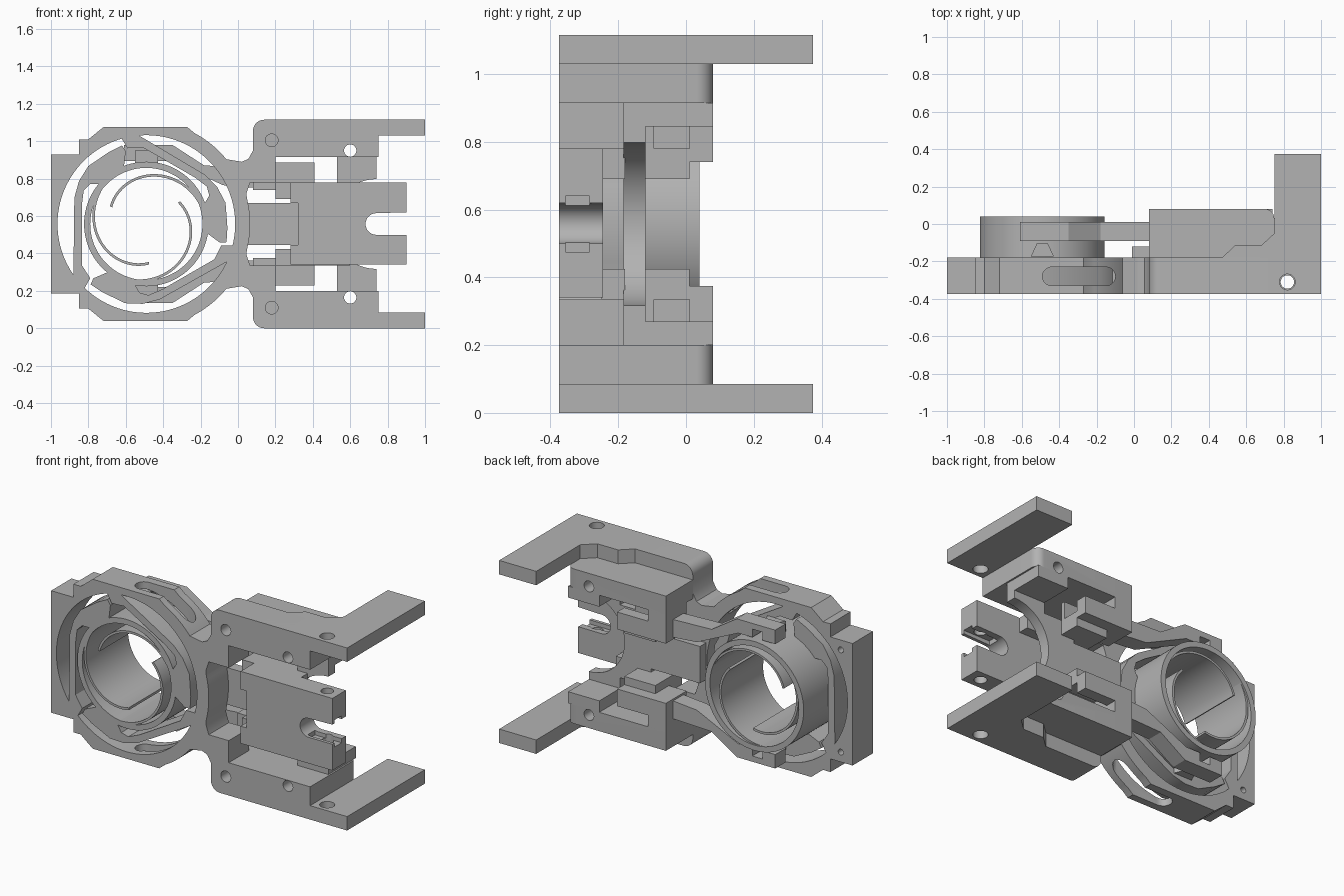
import bpy, bmesh, math
from math import cos, sin, pi, radians

if "Cube" in bpy.data.objects:
    bpy.data.objects.remove(bpy.data.objects["Cube"], do_unlink=True)

grey = bpy.data.materials.new("plain_grey")
grey.use_nodes = True
GREY = (0.45, 0.45, 0.45, 1)
grey.diffuse_color = GREY
grey.node_tree.nodes["Principled BSDF"].inputs["Base Color"].default_value = GREY

H = 1.115                 # total height; the model is symmetric about half of it
CX, CZ = -0.49, H / 2     # centre of the round sleeve
FRONT, BACK = -0.375, -0.18


def prism(name, pts, a, b, axis="y"):
    """Extrude an outline: (x, z) along y, or (x, y) along z."""
    bm = bmesh.new()
    place = (lambda p, t: (p[0], t, p[1])) if axis == "y" else (lambda p, t: (p[0], p[1], t))
    low = [bm.verts.new(place(p, a)) for p in pts]
    high = [bm.verts.new(place(p, b)) for p in pts]
    bm.faces.new(low)
    bm.faces.new(high[::-1])
    for i in range(len(pts)):
        j = (i + 1) % len(pts)
        bm.faces.new((low[i], high[i], high[j], low[j]))
    bmesh.ops.recalc_face_normals(bm, faces=bm.faces)
    mesh = bpy.data.meshes.new(name)
    bm.to_mesh(mesh)
    bm.free()
    mesh.materials.append(grey)
    ob = bpy.data.objects.new(name, mesh)
    bpy.context.collection.objects.link(ob)
    return ob


def rect(x0, x1, z0, z1):
    return [(x0, z0), (x1, z0), (x1, z1), (x0, z1)]


def arc(cx, cz, r, a0=0, a1=360, n=64):
    steps = n if a1 - a0 == 360 else n + 1
    return [(cx + r * cos(radians(a0 + (a1 - a0) * i / n)),
             cz + r * sin(radians(a0 + (a1 - a0) * i / n))) for i in range(steps)]


def flip(pts):
    return [(x, H - z) for x, z in reversed(pts)]


def cut(ob, *cutters):
    for c in cutters:
        c.hide_render = True
        m = ob.modifiers.new("cut", "BOOLEAN")
        m.operation, m.solver, m.object = "DIFFERENCE", "EXACT", c
        with bpy.context.temp_override(object=ob, active_object=ob, selected_objects=[ob]):
            bpy.ops.object.modifier_apply(modifier=m.name)
    for c in set(cutters):
        bpy.data.objects.remove(c, do_unlink=True)


def pair(name, pts, a, b, axis="y"):
    """Upper part and its mirror image below."""
    if axis == "y":
        return [prism("upper_" + name, pts, a, b), prism("lower_" + name, flip(pts), a, b)]
    return [prism("upper_" + name, pts, a, b, "z"), prism("lower_" + name, pts, H - b, H - a, "z")]


# Main frame: round housing, neck and front face of both side rails
half = ([(-1, 0.93), (-0.85, 0.93), (-0.85, 1.01), (-0.8, 1.01), (-0.72, 1.075), (-0.27, 1.075)]
        + arc(CX, CZ, 0.55, 62, 39, 10)
        + [(0.02, 0.89), (0.055, 0.905), (0.08, 0.95)]
        + arc(0.14, H - 0.06, 0.06, 180, 90, 8)
        + [(0.76, H), (0.76, 0.915), (0.2, 0.915), (0.2, 0.78), (0.065, 0.78), (0.045, 0.72)]
        + arc(CX, CZ, 0.555, 14, 2, 5))
frame = prism("main_frame", half + flip(half), FRONT, BACK)
stadium = arc(-0.15, -0.28, 0.05, -90, 90, 10) + arc(-0.44, -0.28, 0.05, 90, 270, 10)
cut(frame, prism("bore", arc(CX, CZ, 0.475, n=96), -1, 1),
    *pair("slot", stadium, 0.85, 1.3, "z"),
    *pair("ledge", rect(0.75, 0.8, 0.9, 1.03), -1, 1),
    *pair("corner_hole", arc(-0.92, 0.9 - 0.03, 0.018, n=16), BACK - 0.05, 0),
    *pair("screw_hole", arc(0.18, 1.005, 0.034, n=24), -1, FRONT + 0.08),
    *pair("pin_hole", arc(0.6, 0.95, 0.033, n=24), -1, 1),
    *pair("clip_slot", rect(0.08, 0.2, 0.72, 0.75), -1, -0.25))
rails = [(0.3, FRONT), (1, FRONT), (1, 0.375), (0.75, 0.375), (0.75, -0.05), (0.68, -0.115),
         (0.54, -0.115), (0.47, BACK), (0.3, BACK)]

# Outer plates with the long legs
for plate in pair("leg_plate", rails, 1.03, H, "z"):
    cut(plate, prism("bolt_hole", arc(0.82, -0.31, 0.042, n=32), -1, 2, "z"))

# Thick blocks behind the side rails, rounded at the outer back corner
block = [(0.08, BACK), (0.75, BACK)] + arc(0.7, 0.03, 0.05, 0, 90, 8) + [(0.08, 0.08)]
for b in pair("rail_block", block, 0.915, 1.03, "z"):
    cut(b, *pair("pin_hole", arc(0.6, 0.95, 0.033, n=24), -1, 1))
pair("block_stub", rect(0.53, 0.74, 0.845, 0.915), -0.185, 0.08)
pair("block_column", rect(0.08, 0.2, 0.74, 0.915), -0.12, 0.08)
pair("block_hook", rect(0.2, 0.41, 0.74, 0.845), 0.01, 0.08)
pair("hook_web", rect(0.2, 0.41, 0.78, 0.885), -0.12, -0.095)
pair("inner_rail", rect(0.2, 0.41, 0.69, 0.78), -0.245, 0.01)

# Bridge plate with a round bay toward the legs
bay = arc(0.74, CZ, 0.24, 90, 270, 32)
prism("bridge_plate", [(0.74, 0.915), (0.53, 0.915), (0.53, 0.78), (0.32, 0.78), (0.32, 0.67),
                       (-0.01, 0.67), (-0.01, 0.445), (0.32, 0.445), (0.32, 0.335),
                       (0.53, 0.335), (0.53, 0.2), (0.74, 0.2)] + bay[::-1], -0.185, -0.12)

# Centre slab with open slot
slab = prism("centre_slab", [(0.28, 0.34), (0.9, 0.34), (0.9, 0.5)]
             + arc(0.74, CZ, 0.058, 270, 90, 16)
             + [(0.9, 0.62), (0.9, 0.78), (0.28, 0.78), (0.28, 0.67), (0.32, 0.67),
                (0.32, 0.445), (0.28, 0.445)], FRONT, -0.245)
cut(slab, prism("bolt_hole", arc(0.82, -0.31, 0.036, n=24), -1, 2, "z"),
    prism("slot_groove", rect(0.72, 0.95, 0.475, 0.64), -0.355, -0.285))
pair("slab_tie", rect(0.41, 0.6, 0.69, 0.78), -0.25, -0.18)

# Round sleeve
sleeve = prism("sleeve", arc(CX, CZ, 0.333, n=96), FRONT, 0.04)
cut(sleeve, prism("sleeve_bore", arc(CX, CZ, 0.3, n=96), -1, 1))

# Three flexures and three spiral blades, spaced evenly round the sleeve
flexure = [(-0.39, -0.27), (-0.385, 0.14), (-0.36, 0.23), (-0.31, 0.31), (-0.2, 0.385),
           (-0.13, 0.42), (-0.11, 0.39), (-0.12, 0.305), (-0.24, 0.215), (-0.3, 0.215),
           (-0.335, 0.18), (-0.345, 0.1), (-0.345, -0.22), (-0.3, -0.29), (-0.34, -0.36)]
for k in range(3):
    t = -2 * pi / 3 * k
    prism(f"flexure_{k + 1}", [(CX + x * cos(t) - z * sin(t), CZ + x * sin(t) + z * cos(t))
                               for x, z in flexure], FRONT, BACK)
    edge = [[], []]
    for i in range(33):
        a = radians(140 + 134 * i / 32) + t
        r = 0.308 - 0.098 * i / 32
        for side, off in zip(edge, (0.007, -0.007)):
            side.append((CX + (r + off) * cos(a), CZ + (r + off) * sin(a)))
    prism(f"spiral_blade_{k + 1}", edge[0] + edge[1][::-1], FRONT, 0.03)

# Thin back arms reaching over the sleeve, each with a notch and a wedge lug
arm = [(0.1, 0.86), (-0.18, 0.87), (-0.35, 0.98), (-0.61, 0.98), (-0.61, 0.895),
       (-0.36, 0.895), (-0.08, 0.765), (0.1, 0.75)]
for a in pair("back_arm", arm, -0.09, 0.01):
    cut(a, *pair("notch", rect(CX - 0.035, CX + 0.035, 0.85, 0.945), -1, 1))
lug = [(CX - 0.062, -0.175), (CX + 0.062, -0.175), (CX + 0.03, -0.105), (CX - 0.03, -0.105)]
pair("wedge_lug", lug, 0.87, 0.95, "z")

# Smooth the round walls, keep the edges sharp
for ob in bpy.context.scene.objects:
    ob.select_set(ob.type == "MESH")
bpy.context.view_layer.objects.active = frame
bpy.ops.object.shade_smooth_by_angle(angle=radians(30))
